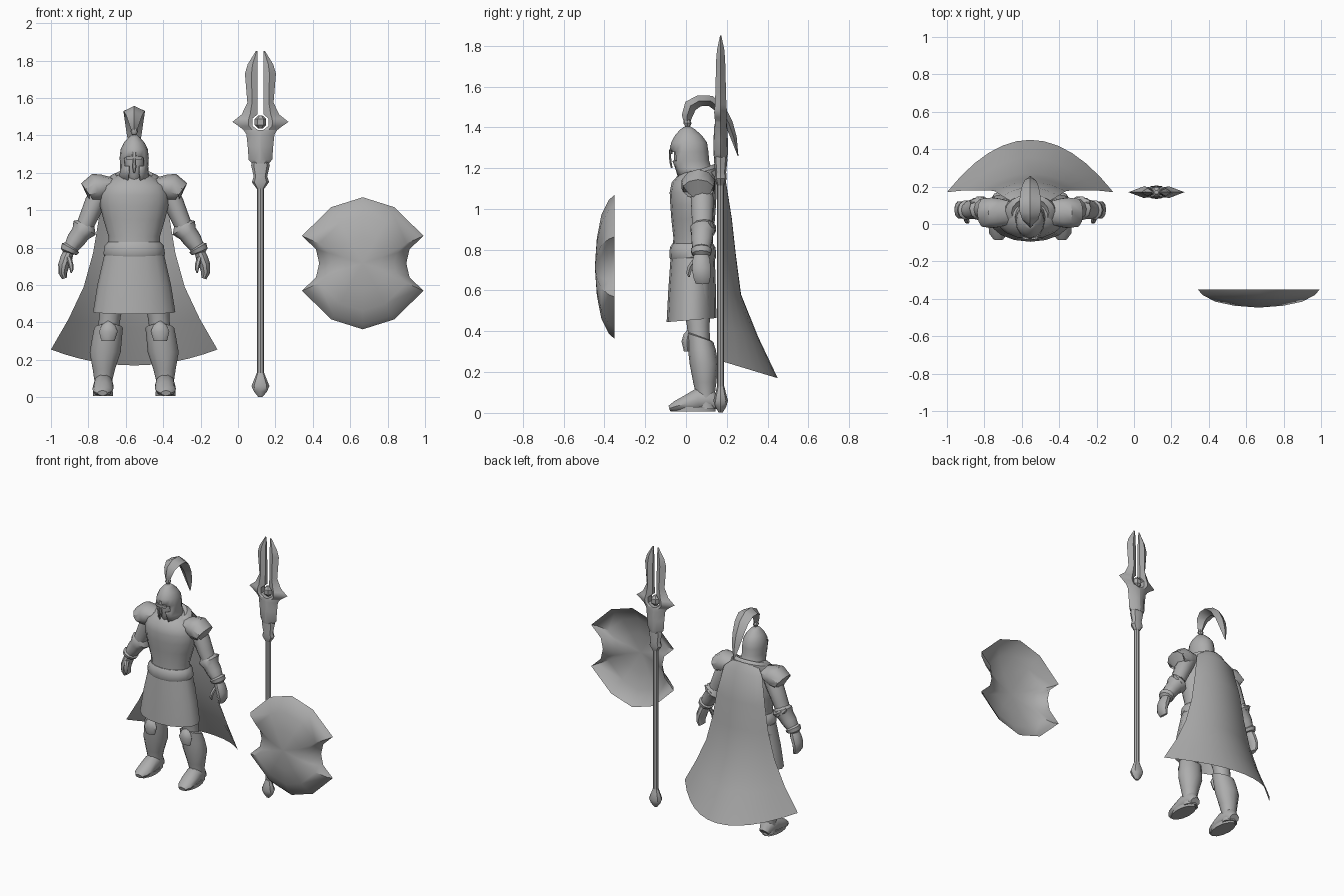
import bpy, bmesh, math
from mathutils import Vector

FIG, SPEAR, SHIELD = -0.555, 0.12, 0.667      # x centres of the three groups
steel = bpy.data.materials.new("plain_grey")
steel.diffuse_color = (0.42, 0.42, 0.42, 1)


def build(name, verts, faces, x=FIG, mirror=False, thick=0):
    bm = bmesh.new()
    vs = [bm.verts.new(v) for v in verts]
    for f in faces:
        bm.faces.new([vs[i] for i in f])
    bmesh.ops.recalc_face_normals(bm, faces=bm.faces)
    me = bpy.data.meshes.new(name)
    bm.to_mesh(me)
    bm.free()
    me.materials.append(steel)
    ob = bpy.data.objects.new(name, me)
    ob.location.x = x
    bpy.context.collection.objects.link(ob)
    if thick:
        m = ob.modifiers.new("thickness", 'SOLIDIFY')
        m.thickness = thick
    if mirror:
        ob.modifiers.new("mirror", 'MIRROR').use_mirror_merge = False
    return ob


def loft(name, rings, n=12, plane="flat", x=FIG, mirror=False, caps=True, skip=None, thick=0):
    """Rings are (x, y, z, half width, half depth, optional tilt) along a path."""
    cs = [Vector(r[:3]) for r in rings]
    verts, faces = [], []
    for i, r in enumerate(rings):
        t = (cs[min(i + 1, len(cs) - 1)] - cs[max(i - 1, 0)]).normalized()
        u, v = Vector((1, 0, 0)), Vector((0, 1, 0))
        if plane == "xz":
            u = v.cross(t)
        elif plane == "yz":
            v = t.cross(u)
        tilt = r[5] if len(r) > 5 else 0
        for k in range(n):
            a = 2 * math.pi * k / n
            p = cs[i] + u * r[3] * math.cos(a) + v * r[4] * math.sin(a)
            p.z += tilt * math.sin(a)
            verts.append(p)
    for i in range(len(rings) - 1):
        for k in range(n):
            if not (skip and skip(i, k)):
                j = (k + 1) % n
                faces.append((i * n + k, i * n + j, (i + 1) * n + j, (i + 1) * n + k))
    if caps:
        faces += [tuple(range(n)), tuple(range(len(verts) - n, len(verts)))]
    return build(name, verts, faces, x, mirror, thick)


def grid(cols, rows):
    return [(i * cols + k, i * cols + k + 1, (i + 1) * cols + k + 1, (i + 1) * cols + k)
            for i in range(rows - 1) for k in range(cols - 1)]


# Torso, collar, belt and skirt
loft("torso", [(0, .035, .78, .14, .10), (0, .035, .86, .138, .097), (0, .035, .95, .165, .107),
               (0, .035, 1.02, .182, .112), (0, .035, 1.08, .185, .115), (0, .04, 1.13, .17, .11),
               (0, .055, 1.17, .12, .09), (0, .06, 1.2, .06, .06)], 16)
loft("collar", [(0, .05, 1.11, .13, .09, .02), (0, .055, 1.14, .15, .105, .025),
                (0, .06, 1.175, .135, .1, .03), (0, .06, 1.19, .10, .08, .03),
                (0, .06, 1.17, .07, .06, .03)], 16)
loft("belt", [(0, .033, .75, .155, .108), (0, .033, .765, .165, .115), (0, .033, .81, .158, .112),
              (0, .033, .83, .14, .10)], 16)
loft("skirt", [(0, .027, .455, .22, .122, .01), (0, .03, .6, .197, .117), (0, .033, .77, .158, .108)],
     16, caps=False)

# Legs, boots and feet
loft("thigh", [(.14, .065, .34, .055, .052), (.13, .06, .43, .058, .056), (.115, .05, .55, .07, .07),
               (.10, .04, .7, .07, .08)], mirror=True)
loft("boot", [(.165, .1, .02, .05, .05), (.165, .095, .09, .048, .046), (.162, .092, .15, .06, .057),
              (.155, .088, .24, .083, .07), (.146, .078, .31, .08, .068),
              (.137, .068, .37, .077, .066, -.022), (.137, .068, .375, .06, .054, -.02)], mirror=True)
loft("knee_guard", [(.14, .008, .30, .035, .018), (.138, .004, .35, .05, .026),
                    (.138, .01, .385, .035, .022), (.138, .018, .41, .006, .008)], 8, mirror=True)
loft("foot", [(.165, .15, .035, .035, .03), (.165, .12, .06, .05, .055), (.165, .06, .065, .054, .06),
              (.167, .0, .045, .056, .042), (.17, -.05, .032, .05, .028), (.17, -.082, .022, .026, .014)],
     10, "yz", mirror=True)
loft("sole", [(.167, .035, .006, .053, .11), (.167, .035, .03, .053, .11)], 12, mirror=True)

# Shoulders and arms
loft("shoulder_guard", [(.11, .06, 1.135, .04, .065), (.165, .06, 1.125, .066, .08),
                        (.2, .06, 1.12, .078, .085), (.25, .06, 1.097, .058, .078),
                        (.235, .065, 1.095, .045, .06)], 10, "xz", mirror=True)
loft("upper_arm", [(.17, .075, 1.11, .055, .055), (.21, .08, 1.04, .055, .058),
                   (.24, .08, .97, .05, .055), (.275, .08, .89, .045, .05)], 10, "xz", mirror=True)
loft("forearm_guard", [(.25, .085, .935, .04, .045), (.265, .085, .905, .07, .066),
                       (.287, .08, .875, .052, .056), (.312, .078, .84, .05, .053),
                       (.335, .075, .805, .04, .045), (.34, .075, .798, .052, .054),
                       (.35, .075, .778, .046, .048), (.352, .075, .77, .03, .034)],
     10, "xz", mirror=True)
loft("elbow_point", [(.26, .11, .9, .035, .04), (.3, .115, .925, .022, .026), (.322, .12, .942, .003, .003)],
     6, "xz", mirror=True)
loft("hand", [(.345, .075, .79, .026, .032), (.362, .075, .745, .032, .045), (.377, .075, .705, .03, .048),
              (.382, .078, .665, .024, .044), (.372, .08, .635, .014, .034)], 10, "xz", mirror=True)
loft("thumb", [(.35, .045, .75, .014, .016), (.34, .02, .715, .014, .016), (.335, .012, .685, .011, .012),
               (.337, .015, .665, .004, .004)], 6, mirror=True)

# Head, helmet with face opening, nose guard and plume
loft("head", [(0, .05, 1.12, .05, .055), (0, .02, 1.165, .035, .06), (0, .015, 1.2, .052, .068),
              (0, .015, 1.26, .06, .075), (0, .015, 1.31, .06, .07)], 12)
opening = {0: (11, 12), 1: (11, 12), 2: (10, 11, 12, 13)}
loft("helmet", [(0, .045, 1.165, .088, .092, .01), (0, .032, 1.2, .077, .092), (0, .02, 1.235, .075, .094),
                (0, .015, 1.28, .078, .095), (0, .015, 1.325, .073, .088), (0, .012, 1.36, .056, .066),
                (0, .008, 1.39, .03, .036), (0, .008, 1.405, .012, .012)], 16,
     caps=False, skip=lambda i, k: k in opening.get(i, ()), thick=.006)
loft("nose_guard", [(0, -.07, 1.2, .004, .005), (0, -.076, 1.23, .012, .006), (0, -.079, 1.265, .009, .006),
                    (0, -.072, 1.31, .014, .006)], 6)
loft("brow", [(0, -.074, 1.268, .04, .008), (0, -.074, 1.288, .045, .01)], 8)
loft("plume_socket", [(0, .008, 1.39, .022, .022), (0, .008, 1.405, .012, .012),
                      (0, .007, 1.42, .02, .02), (0, .005, 1.44, .014, .014)], 8)
loft("plume", [(0, .005, 1.42, .014, .014), (0, .005, 1.455, .025, .026), (0, .022, 1.505, .042, .032),
               (0, .065, 1.53, .056, .028), (0, .12, 1.53, .058, .026), (0, .17, 1.49, .052, .024),
               (0, .21, 1.42, .042, .02), (0, .234, 1.35, .03, .015), (0, .255, 1.26, .003, .002)],
     4, "yz")

# Cape: each row is height, half width, edge y, middle y, edge rise
rows = [(1.215, .10, .12, .15, -.03), (1.14, .15, .15, .195, 0), (.95, .19, .175, .225, 0),
        (.77, .22, .18, .245, 0), (.58, .27, .18, .27, .01), (.37, .35, .18, .355, .05),
        (.17, .445, .17, .45, .085)]
ts = [k / 6 - 1 for k in range(13)]
build("cape", [(w * t, ye + (ym - ye) * (1 - t * t), z + rise * t * t)
               for z, w, ye, ym, rise in rows for t in ts], grid(13, len(rows)))

# Spear shaft, pommel and collar
loft("spear_shaft", [(0, .17, .08, .019, .017), (0, .17, 1.16, .019, .017)], 8, x=SPEAR)
loft("spear_pommel", [(0, .17, .002, .012, .01), (0, .17, .03, .035, .027), (0, .17, .06, .048, .036),
                      (0, .17, .1, .032, .025), (0, .17, .13, .02, .018)], 8, x=SPEAR)
loft("spear_collar", [(0, .17, 1.115, .021, .018), (0, .17, 1.15, .046, .03), (0, .17, 1.18, .036, .027),
                      (0, .17, 1.24, .05, .033), (0, .17, 1.265, .042, .03)], 8, x=SPEAR)

# Forked spear head: height, inner x, ridge x, outer x, ridge and inner thickness
head = [(1.25, 0, .02, .045, .03, .032), (1.27, 0, .03, .063, .032, .036), (1.34, 0, .03, .068, .03, .035),
        (1.405, 0, .035, .075, .028, .032), (1.428, 0, .045, .09, .028, .026),
        (1.43, .016, .045, .092, .028, .024), (1.45, .043, .062, .118, .03, .022),
        (1.472, .043, .065, .15, .032, .022), (1.49, .043, .062, .127, .03, .022),
        (1.512, .016, .055, .10, .028, .014), (1.575, .016, .045, .07, .026, .012),
        (1.73, .016, .048, .083, .022, .01), (1.78, .016, .042, .068, .018, .008),
        (1.85, .016, .02, .025, .003, .002)]
verts, faces = [], []
for z, xi, xm, xo, th, ti in head:
    verts += [(xi, .17 + ti, z), (xm, .17 + th, z), (xo, .17, z), (xm, .17 - th, z), (xi, .17 - ti, z)]
for i in range(len(head) - 1):
    for k in range(5):
        if not (k == 4 and i < 4):      # no wall on the centre line
            j = (k + 1) % 5
            faces.append((i * 5 + k, i * 5 + j, i * 5 + 5 + j, i * 5 + 5 + k))
faces += [(0, 1, 2, 3, 4), tuple(range(len(verts) - 5, len(verts)))]
build("spear_head", verts, faces, SPEAR, True)
loft("spear_gem", [(0, .17, 1.437, .012, .012), (0, .17, 1.455, .031, .03), (0, .17, 1.487, .031, .03),
                   (0, .17, 1.505, .012, .012)], 6, x=SPEAR)

# Shield: notched outline shrunk toward a raised centre
quarter = [(0, .353), (.168, .30), (.325, .147), (.25, .075), (.233, 0)]
half = quarter + [(x, -z) for x, z in quarter[-2::-1]]
outline = half + [(-x, z) for x, z in half[-2:0:-1]]
n = len(outline)
steps = [(1, -.35), (.93, -.378), (.72, -.415), (.4, -.437)]
verts = [(x * s, y, .716 + z * s) for s, y in steps for x, z in outline] + [(0, -.447, .716)]
faces = [(i * n + k, i * n + (k + 1) % n, (i + 1) * n + (k + 1) % n, (i + 1) * n + k)
         for i in range(3) for k in range(n)]
faces += [(3 * n + k, 3 * n + (k + 1) % n, 4 * n) for k in range(n)]
build("shield", verts, faces, SHIELD)

# Smooth shading that keeps hard edges
for ob in bpy.data.objects:
    ob.select_set(True)
    bpy.context.view_layer.objects.active = ob
bpy.ops.object.shade_smooth_by_angle(angle=math.radians(40))
